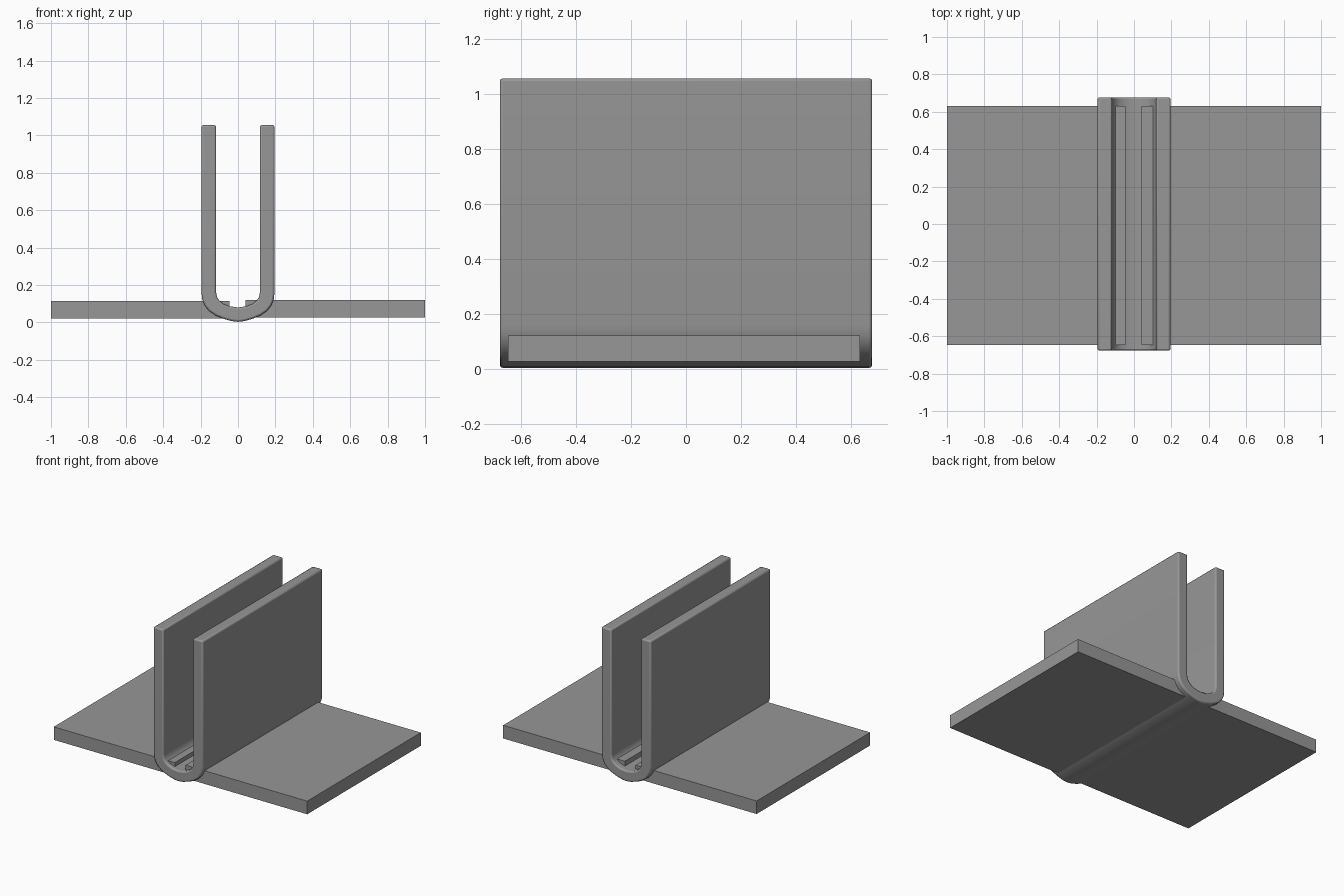
import bpy, bmesh

if "Cube" in bpy.data.objects:
    bpy.data.objects.remove(bpy.data.objects["Cube"])

grey = bpy.data.materials.new("mid grey")
grey.diffuse_color = (0.31, 0.31, 0.31, 1)
grey.use_nodes = True
grey.node_tree.nodes["Principled BSDF"].inputs["Base Color"].default_value = grey.diffuse_color


def make_object(name, bm):
    bmesh.ops.recalc_face_normals(bm, faces=bm.faces)
    mesh = bpy.data.meshes.new(name)
    bm.to_mesh(mesh)
    bm.free()
    mesh.materials.append(grey)
    obj = bpy.data.objects.new(name, mesh)
    bpy.context.collection.objects.link(obj)
    return obj


def plate(name, x0, x1, z0, z1):
    bm = bmesh.new()
    bmesh.ops.create_cube(bm, size=1)
    for v in bm.verts:
        v.co.x = x1 if v.co.x > 0 else x0
        v.co.y = 0.632 if v.co.y > 0 else -0.648
        v.co.z = z1 if v.co.z > 0 else z0
    return make_object(name, bm)


# U-shaped channel: half profiles from the top of the wall to the bottom centre
outer = [(0.195, 1.055), (0.195, 0.155), (0.191, 0.122), (0.178, 0.09), (0.155, 0.061),
         (0.12, 0.037), (0.08, 0.02), (0.035, 0.007), (0, 0.003)]
inner = [(0.117, 1.055), (0.117, 0.16), (0.112, 0.136), (0.1, 0.117),
         (0.08, 0.1), (0.045, 0.086), (0, 0.08)]


def full(half):
    return half + [(-x, z) for x, z in reversed(half[:-1])]


bm = bmesh.new()
loop = full(outer) + full(inner)[::-1]
face = bm.faces.new([bm.verts.new((x, -0.677, z)) for x, z in loop])
moved = bmesh.ops.extrude_face_region(bm, geom=[face])["geom"]
bmesh.ops.translate(bm, vec=(0, 1.354, 0),
                    verts=[g for g in moved if isinstance(g, bmesh.types.BMVert)])
channel = make_object("u_channel", bm)

# Small chamfer on the rims
bevel = channel.modifiers.new("rim_chamfer", 'BEVEL')
bevel.width = 0.01
bevel.segments = 2
bevel.limit_method = 'ANGLE'
bevel.angle_limit = 1.0

bpy.context.view_layer.objects.active = channel
channel.select_set(True)
bpy.ops.object.shade_smooth_by_angle(angle=0.6)

# Side plates, their inner ends poking through the channel floor
plate("left_base_plate", -1, -0.045, 0.022, 0.115)
plate("right_base_plate", 0.04, 1, 0.026, 0.12)
